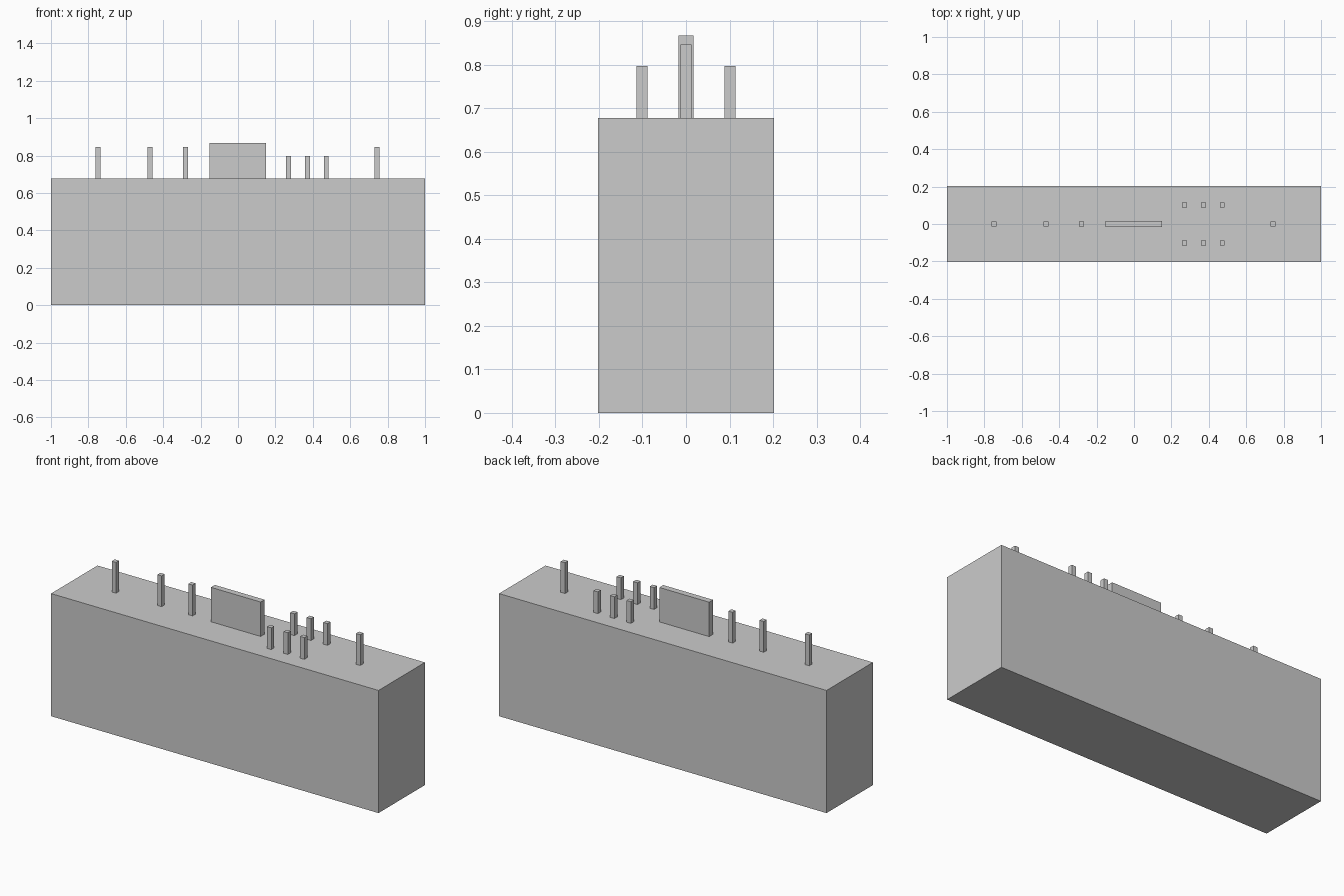
import bpy

if "Cube" in bpy.data.objects:
    bpy.data.objects.remove(bpy.data.objects["Cube"])


def box(name, x, y, z, size):
    """Box centred on x, y with its underside at z."""
    bpy.ops.mesh.primitive_cube_add(size=1, location=(x, y, z + size[2] / 2))
    ob = bpy.context.object
    ob.name = name
    ob.scale = size
    bpy.ops.object.transform_apply(location=False, rotation=False, scale=True)
    return ob


TOP = 0.677

# Main block
box("body", 0, 0, 0, (2.0, 0.405, TOP))

# Wide upright plate in the middle of the top
box("centre_plate", -0.0015, 0, TOP, (0.304, 0.034, 0.19))

# Tall pins along the centre line
for i, x in enumerate((-0.749, -0.471, -0.281, 0.743)):
    box(f"tall_pin_{i + 1}", x, 0, TOP, (0.026, 0.026, 0.17))

# Two rows of short pins
for side, y in (("front", -0.101), ("back", 0.101)):
    for i in range(3):
        box(f"short_pin_{side}_{i + 1}", 0.27 + 0.101 * i, y, TOP, (0.026, 0.026, 0.12))
